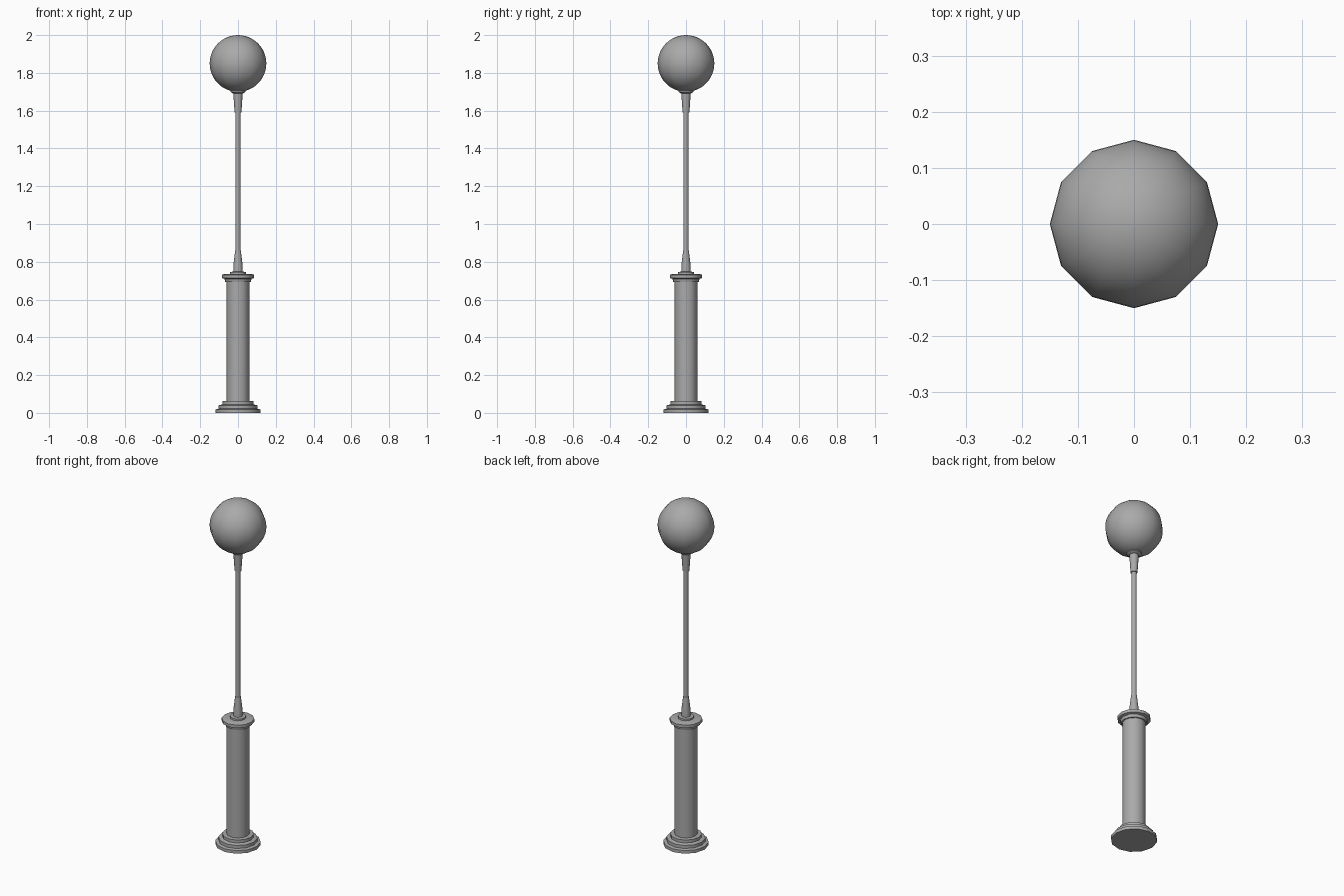
import bpy
import bmesh
import math

SIDES = 12

cube = bpy.data.objects.get("Cube")
if cube:
    bpy.data.objects.remove(cube, do_unlink=True)

grey = bpy.data.materials.new("grey_metal")
grey.use_nodes = True
grey.diffuse_color = (0.4, 0.4, 0.4, 1)
grey.node_tree.nodes["Principled BSDF"].inputs["Base Color"].default_value = (0.4, 0.4, 0.4, 1)


def finish(name, bm):
    """Turn a bmesh into a named, smooth shaded object."""
    bmesh.ops.recalc_face_normals(bm, faces=bm.faces)
    mesh = bpy.data.meshes.new(name)
    bm.to_mesh(mesh)
    bm.free()
    mesh.materials.append(grey)
    obj = bpy.data.objects.new(name, mesh)
    bpy.context.collection.objects.link(obj)
    bpy.ops.object.select_all(action='DESELECT')
    obj.select_set(True)
    bpy.context.view_layer.objects.active = obj
    bpy.ops.object.shade_smooth_by_angle(angle=math.radians(40))


def lathe(name, profile):
    """Revolve (radius, height) points round z and close both ends."""
    bm = bmesh.new()
    rings = []
    for r, z in profile:
        angles = [math.tau * i / SIDES for i in range(SIDES)]
        rings.append([bm.verts.new((r * math.cos(a), r * math.sin(a), z)) for a in angles])
    for low, high in zip(rings, rings[1:]):
        for i in range(SIDES):
            j = (i + 1) % SIDES
            bm.faces.new((low[i], low[j], high[j], high[i]))
    bm.faces.new(rings[0])
    bm.faces.new(rings[-1])
    finish(name, bm)


# Stepped foot, column and moulded cap
lathe("stepped_base", [(0.12, 0), (0.12, 0.018), (0.103, 0.022), (0.103, 0.04),
                       (0.083, 0.045), (0.083, 0.062), (0.06, 0.064)])
lathe("column", [(0.061, 0.06), (0.061, 0.7)])
lathe("column_cap", [(0.068, 0.694), (0.072, 0.71), (0.086, 0.714), (0.086, 0.731),
                     (0.072, 0.735), (0.042, 0.736), (0.042, 0.746), (0.025, 0.748)])

# Thin pole with a tapered sleeve at each end
lathe("lower_sleeve", [(0.025, 0.745), (0.024, 0.785), (0.015, 0.86)])
lathe("pole", [(0.0135, 0.84), (0.0135, 1.61)])
lathe("upper_sleeve", [(0.018, 1.59), (0.025, 1.695)])
lathe("globe_holder", [(0.028, 1.692), (0.04, 1.7), (0.04, 1.712)])

# Round globe
bm = bmesh.new()
bmesh.ops.create_uvsphere(bm, u_segments=SIDES, v_segments=24, radius=0.15)
bmesh.ops.translate(bm, verts=bm.verts, vec=(0, 0, 1.85))
finish("globe", bm)
